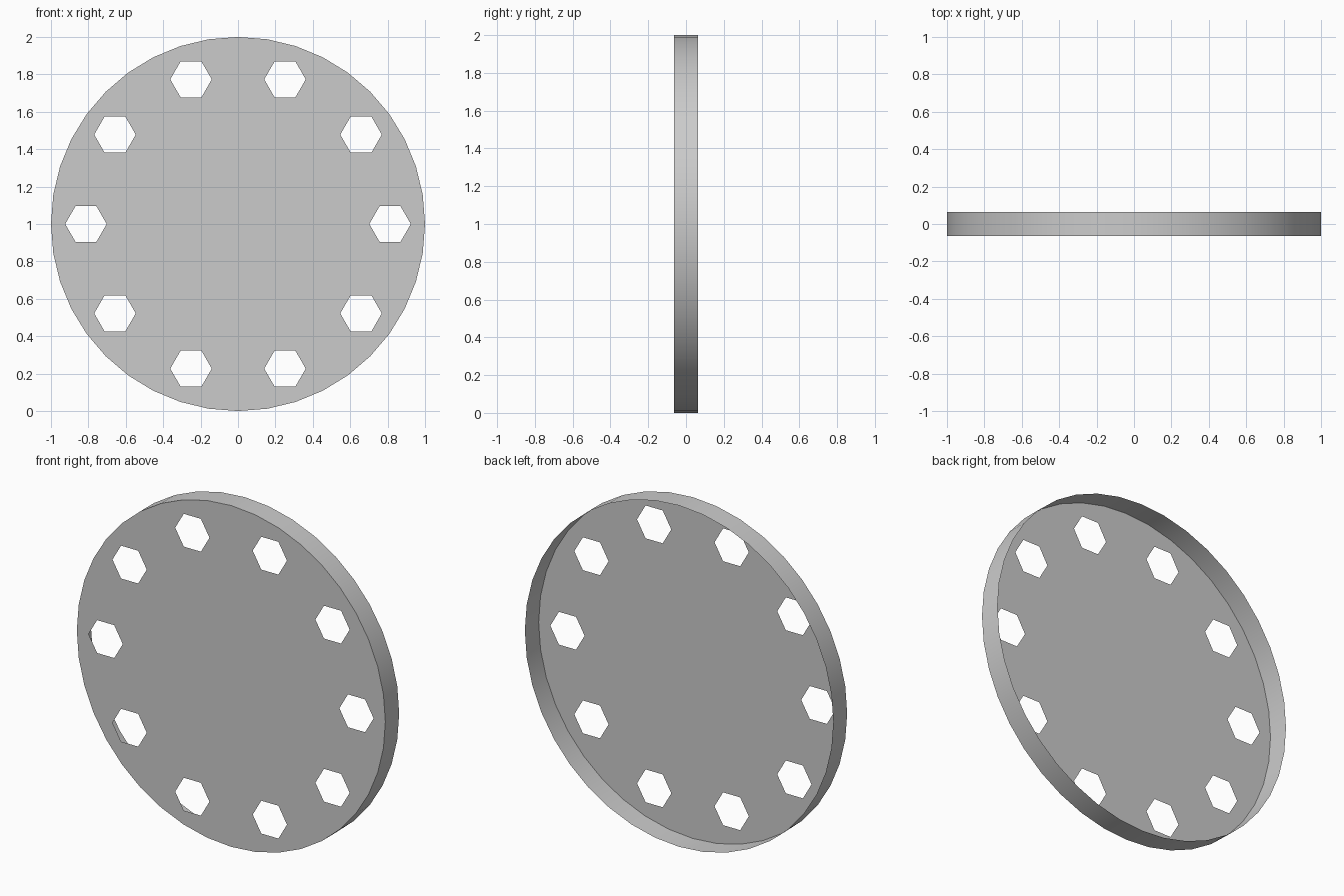
import bpy
import bmesh
from math import cos, sin, tau
from mathutils import Vector

RADIUS, HALF_DEPTH, SIDES = 1.0, 0.064, 40
HOLES, HOLE_RING, HOLE_RADIUS = 10, 0.813, 0.111

cube = bpy.data.objects.get("Cube")
if cube:
    bpy.data.objects.remove(cube, do_unlink=True)

grey = bpy.data.materials.new("light_grey")
grey.use_nodes = True
grey.diffuse_color = (0.6, 0.6, 0.6, 1)
grey.node_tree.nodes["Principled BSDF"].inputs["Base Color"].default_value = grey.diffuse_color


def ring(bm, cx, cz, radius, sides, y):
    """Closed loop of edges in an upright plane."""
    verts = [bm.verts.new((cx + radius * cos(tau * i / sides), y,
                           cz + radius * sin(tau * i / sides))) for i in range(sides)]
    edges = [bm.edges.new((verts[i - 1], verts[i])) for i in range(sides)]
    return verts, edges


def finish(bm, name):
    mesh = bpy.data.meshes.new(name)
    bm.to_mesh(mesh)
    bm.free()
    mesh.materials.append(grey)
    obj = bpy.data.objects.new(name, mesh)
    bpy.context.collection.objects.link(obj)
    return obj


# Front plate: a thin sheet pierced by a ring of hexagonal holes
bm = bmesh.new()
ring(bm, 0, RADIUS, RADIUS, SIDES, -HALF_DEPTH)
for k in range(HOLES):
    a = tau * k / HOLES
    ring(bm, HOLE_RING * cos(a), RADIUS + HOLE_RING * sin(a), HOLE_RADIUS, 6, -HALF_DEPTH)
bmesh.ops.triangle_fill(bm, use_beauty=True, use_dissolve=False,
                        edges=bm.edges[:], normal=Vector((0, -1, 0)))
bm.normal_update()
bmesh.ops.reverse_faces(bm, faces=[f for f in bm.faces if f.normal.y > 0])
finish(bm, "front_plate")

# Rim: a sheet wall running back from the plate, open behind
bm = bmesh.new()
front, _ = ring(bm, 0, RADIUS, RADIUS, SIDES, -HALF_DEPTH)
back, _ = ring(bm, 0, RADIUS, RADIUS, SIDES, HALF_DEPTH)
for i in range(SIDES):
    face = bm.faces.new((front[i - 1], back[i - 1], back[i], front[i]))
    face.smooth = True
    face.normal_update()
    if face.normal.dot(face.calc_center_median() - Vector((0, 0, RADIUS))) < 0:
        face.normal_flip()
finish(bm, "rim")
